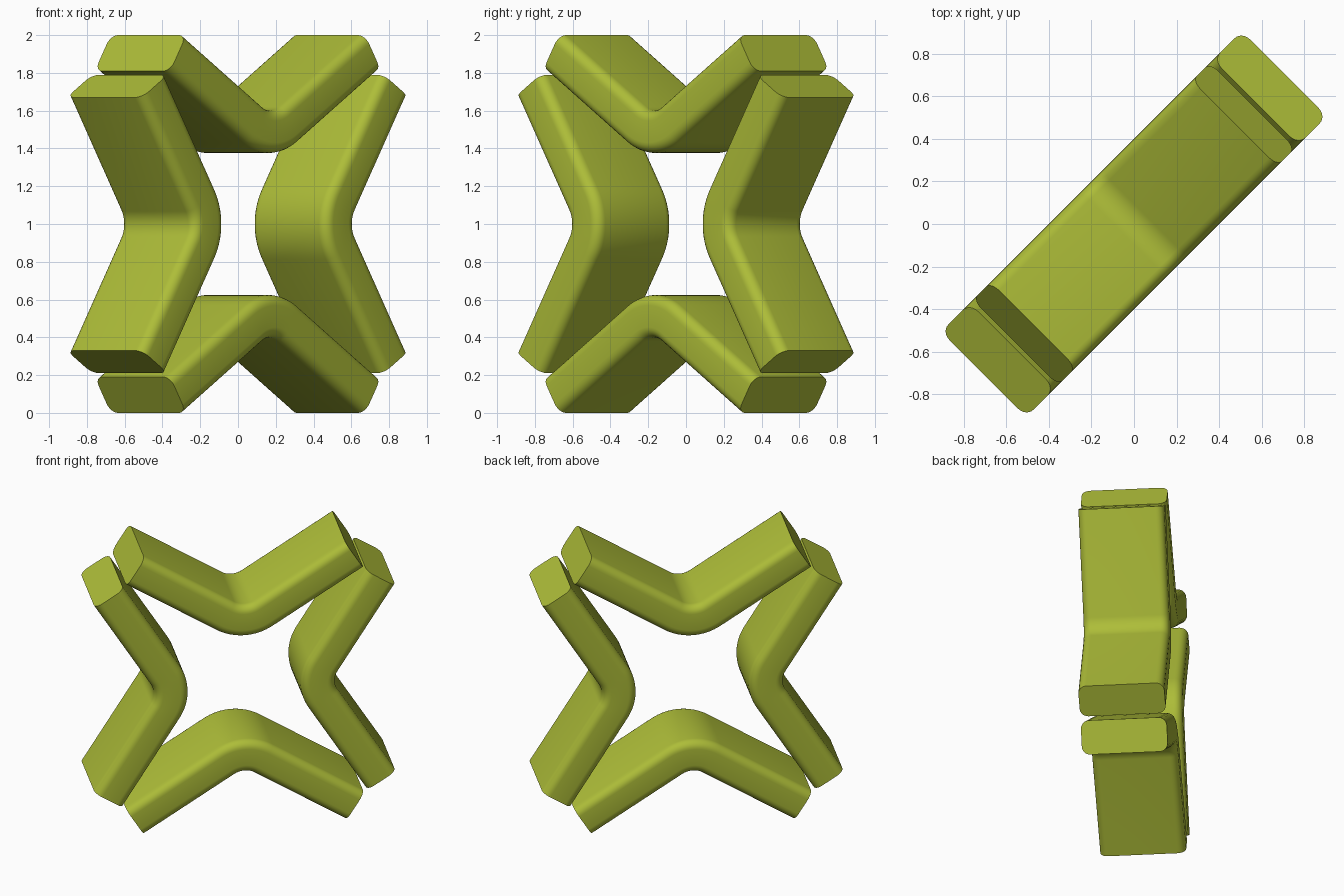
import bpy, bmesh, math
from mathutils import Vector

if "Cube" in bpy.data.objects:
    bpy.data.objects.remove(bpy.data.objects["Cube"])

ANGLE = math.radians(32.2)      # slope of each arm
THICK, DEPTH = 0.225, 0.566     # bar cross-section
ROUND = 0.055                   # rounding of the long edges
BEND = 0.24                     # centreline radius of the bend
TIP = Vector((0.67, 1.0))       # outer tip of the top bar's arm (frame centre = origin)

mat = bpy.data.materials.new("lime")
mat.diffuse_color = (0.42, 0.51, 0.04, 1)
mat.use_nodes = True
mat.node_tree.nodes["Principled BSDF"].inputs["Base Color"].default_value = mat.diffuse_color


def section():
    """Rounded rectangle: (across bar, depth)."""
    pts = []
    for sx, sy, start in ((1, 1, 0), (-1, 1, 90), (-1, -1, 180), (1, -1, 270)):
        for i in range(7):
            a = math.radians(start + 15 * i)
            pts.append((sx * (THICK / 2 - ROUND) + ROUND * math.cos(a),
                        sy * (DEPTH / 2 - ROUND) + ROUND * math.sin(a)))
    return pts


def centreline():
    """Chevron path with a filleted bend: (point, normal) pairs."""
    s, c = math.sin(ANGLE), math.cos(ANGLE)
    end = TIP + Vector((s, -c)) * THICK / 2
    apex = end.y - end.x * math.tan(ANGLE)
    centre = Vector((0, apex + BEND / c))
    path = [(Vector((-end.x, end.y)), Vector((s, c)))]
    for i in range(17):
        a = ANGLE * (i / 8 - 1)
        n = Vector((-math.sin(a), math.cos(a)))
        path.append((centre - n * BEND, n))
    path.append((end, Vector((-s, c))))
    return path


def make_bar(name, turn):
    bm = bmesh.new()
    ct, st = math.cos(turn), math.sin(turn)
    k = math.sqrt(0.5)
    rings = []
    for p, n in centreline():
        ring = []
        for a, d in section():
            q = p + n * a
            u, v = q.x * ct - q.y * st, q.x * st + q.y * ct
            # the frame's plane runs diagonally through x and y
            ring.append(bm.verts.new(((u + d) * k, (u - d) * k, 1 + v)))
        rings.append(ring)
    m = len(rings[0])
    for r0, r1 in zip(rings, rings[1:]):
        for j in range(m):
            bm.faces.new((r0[j], r0[(j + 1) % m], r1[(j + 1) % m], r1[j]))
    bm.faces.new(rings[0])
    bm.faces.new(rings[-1])
    bmesh.ops.recalc_face_normals(bm, faces=bm.faces)
    me = bpy.data.meshes.new(name)
    bm.to_mesh(me)
    bm.free()
    me.materials.append(mat)
    ob = bpy.data.objects.new(name, me)
    bpy.context.collection.objects.link(ob)
    bpy.ops.object.select_all(action='DESELECT')
    ob.select_set(True)
    bpy.context.view_layer.objects.active = ob
    bpy.ops.object.shade_smooth_by_angle(angle=math.radians(35))


# Four identical bent bars around the frame
for i, name in enumerate(("top_bar", "left_bar", "bottom_bar", "right_bar")):
    make_bar(name, i * math.pi / 2)
